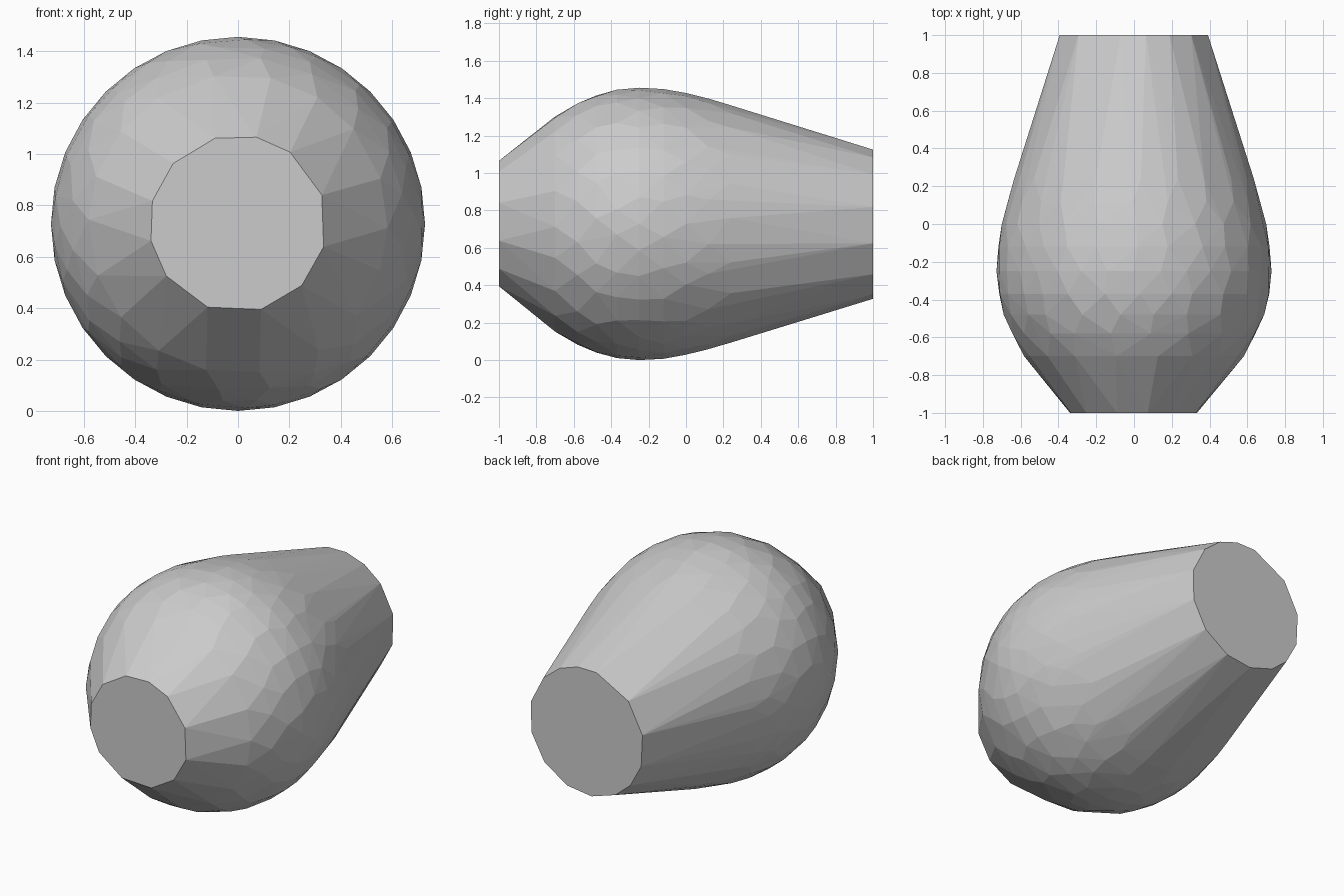
import bpy, bmesh, random
from math import radians, sin, cos

random.seed(4)
cube = bpy.data.objects.get("Cube")
if cube:
    bpy.data.objects.remove(cube, do_unlink=True)

RADIUS = 0.728  # widest radius, also the height of the long axis

# One grey for the whole body
grey = bpy.data.materials.new("plain grey")
grey.use_nodes = True
colour = (0.6, 0.6, 0.6, 1)
grey.diffuse_color = colour
grey.node_tree.nodes["Principled BSDF"].inputs["Base Color"].default_value = colour

bm = bmesh.new()


def add_ring(y, radius, angles):
    for a in angles:
        t = radians(a)
        bm.verts.new((radius * cos(t), y, RADIUS + radius * sin(t)))


def spread(count, jitter=0.0, offset=0.0):
    step = 360 / count
    return [(i + offset + random.uniform(-jitter, jitter)) * step for i in range(count)]


# Flat, slightly uneven end caps
add_ring(-1, 0.345, [78, 54, 19, -15, -44, -75, -110, -144, -169, 165, 137, 105])
add_ring(1, 0.402, [100, 81, 62, 41, 13, -15, -42, -70, -95, -120, -140, -163, 168, 137])

# Swollen middle: y, radius, corner count, unevenness
rings = [
    (-0.70, 0.582, 18, 0.15),
    (-0.58, 0.650, 20, 0.15),
    (-0.48, 0.690, 22, 0.20),
    (-0.37, 0.718, 26, 0.20),
    (-0.25, 0.728, 32, 0.00),
    (-0.12, 0.721, 26, 0.20),
    (0.00, 0.700, 24, 0.20),
    (0.12, 0.670, 22, 0.20),
    (0.24, 0.635, 20, 0.20),
]
for i, (y, radius, count, jitter) in enumerate(rings):
    add_ring(y, radius, spread(count, jitter, 0.5 * (i % 2)if jitter else 0))

# Wrap the rings in a faceted skin and merge its flat areas
hull = bmesh.ops.convex_hull(bm, input=bm.verts[:])
unused = {e for e in hull["geom_interior"] + hull["geom_unused"] if isinstance(e, bmesh.types.BMVert)}
bmesh.ops.delete(bm, geom=list(unused), context="VERTS")
bmesh.ops.dissolve_limit(bm, angle_limit=radians(1), verts=bm.verts[:], edges=bm.edges[:])
bmesh.ops.recalc_face_normals(bm, faces=bm.faces[:])

mesh = bpy.data.meshes.new("faceted_body")
bm.to_mesh(mesh)
bm.free()
mesh.materials.append(grey)
body = bpy.data.objects.new("faceted_body", mesh)
bpy.context.collection.objects.link(body)
